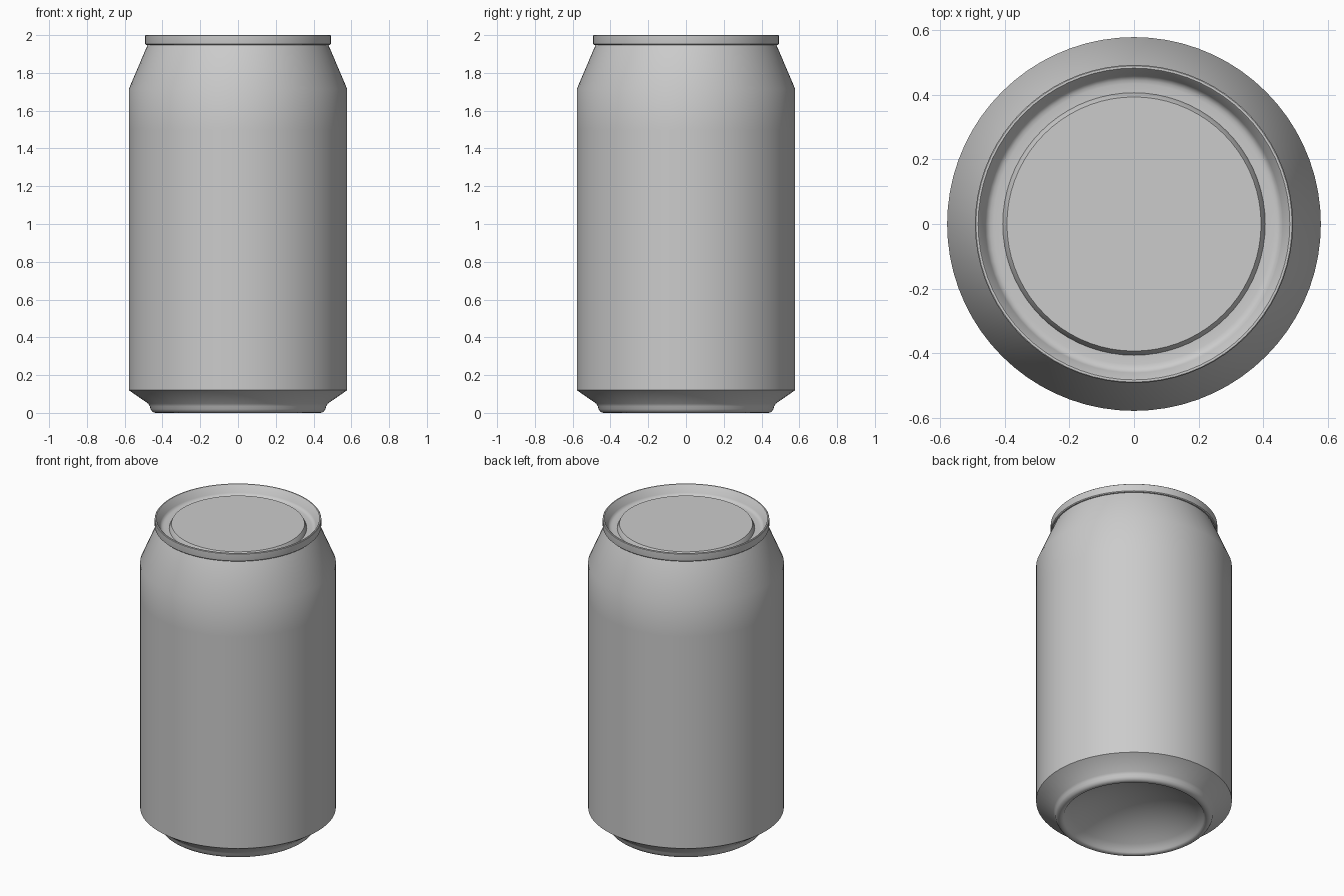
import bpy, bmesh, math

cube = bpy.data.objects.get("Cube")
if cube:
    bpy.data.objects.remove(cube, do_unlink=True)

SEGMENTS = 72

# Plain grey metal
metal = bpy.data.materials.new("grey_metal")
metal.use_nodes = True
grey = (0.6, 0.6, 0.6, 1.0)
metal.diffuse_color = grey
metal.node_tree.nodes["Principled BSDF"].inputs["Base Color"].default_value = grey


def lathe(name, profile):
    """Spin an (r, z) profile round the z axis into a smooth-shaded object."""
    bm = bmesh.new()
    verts = [bm.verts.new((r, 0, z)) for r, z in profile]
    edges = [bm.edges.new(pair) for pair in zip(verts, verts[1:])]
    bmesh.ops.spin(bm, geom=verts + edges, cent=(0, 0, 0), axis=(0, 0, 1),
                   angle=math.tau, steps=SEGMENTS)
    bmesh.ops.remove_doubles(bm, verts=bm.verts, dist=0.0004)
    # Profiles run upwards on the outside, so normals should point outwards
    bm.normal_update()
    outer = max(bm.faces, key=lambda f: f.calc_center_median().xy.length)
    if outer.normal.xy.dot(outer.calc_center_median().xy) < 0:
        bmesh.ops.reverse_faces(bm, faces=bm.faces)
    mesh = bpy.data.meshes.new(name)
    bm.to_mesh(mesh)
    bm.free()
    mesh.materials.append(metal)
    obj = bpy.data.objects.new(name, mesh)
    bpy.context.collection.objects.link(obj)
    bpy.ops.object.select_all(action='DESELECT')
    obj.select_set(True)
    bpy.context.view_layer.objects.active = obj
    bpy.ops.object.shade_smooth_by_angle(angle=math.radians(30))
    return obj


# Hollow dome under the base, as a circular arc from the axis to the foot ring
dome_r, dome_low, dome_high = 0.409, 0.02, 0.16
rise = dome_high - dome_low
sphere = (dome_r ** 2 + rise ** 2) / (2 * rise)
half = math.asin(dome_r / sphere)
dome = [(sphere * math.sin(half * i / 10),
         dome_high - sphere * (1 - math.cos(half * i / 10))) for i in range(11)]

# Foot ring, lower chamfer, straight wall and tapered neck
shell = [(0.415, 0.009), (0.424, 0.002), (0.435, 0.0), (0.446, 0.002),
         (0.456, 0.009), (0.463, 0.02), (0.467, 0.035), (0.475, 0.049),
         (0.578, 0.12), (0.578, 0.5), (0.578, 1.0), (0.578, 1.5),
         (0.578, 1.715), (0.481, 1.943), (0.478, 1.95)]
lathe("can_body", dome + shell)

# Rolled rim, countersunk groove and raised centre panel
lid = [(0.476, 1.947), (0.486, 1.947), (0.491, 1.952), (0.492, 1.958),
       (0.492, 1.997), (0.489, 2.0), (0.482, 2.0), (0.479, 1.997),
       (0.460, 1.953), (0.454, 1.944), (0.445, 1.939), (0.434, 1.937),
       (0.406, 1.937), (0.402, 1.950), (0.393, 1.966), (0.0, 1.966)]
lathe("can_lid", lid)
